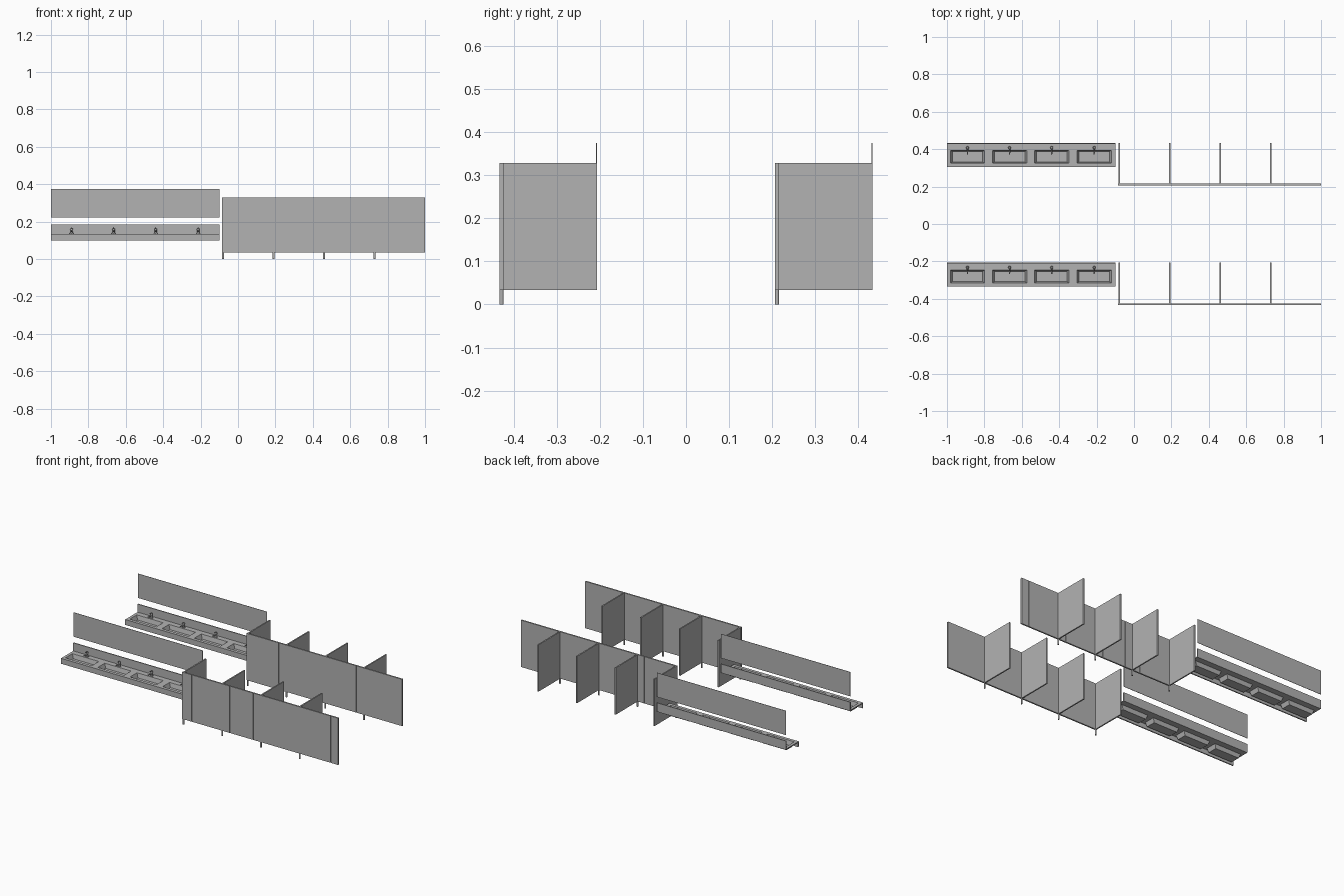
import bpy, bmesh
from mathutils import Vector

cube = bpy.data.objects.get("Cube")
if cube:
    bpy.data.objects.remove(cube)

grey = bpy.data.materials.new("plain grey")
grey.use_nodes = True
grey.diffuse_color = (0.45, 0.45, 0.45, 1)
grey.node_tree.nodes["Principled BSDF"].inputs["Base Color"].default_value = grey.diffuse_color


def finish(name, bm):
    mesh = bpy.data.meshes.new(name)
    bm.to_mesh(mesh)
    bm.free()
    mesh.materials.append(grey)
    obj = bpy.data.objects.new(name, mesh)
    bpy.context.collection.objects.link(obj)
    return obj


def add_box(bm, x, y, z):
    verts = bmesh.ops.create_cube(bm, size=1)["verts"]
    for v in verts:
        v.co = Vector([(r[0] + r[1]) / 2 + c * (r[1] - r[0]) for r, c in zip((x, y, z), v.co)])
    return verts


def box(name, x, y, z):
    bm = bmesh.new()
    add_box(bm, x, y, z)
    return finish(name, bm)


def add_tube(bm, start, end, r1, r2, sides=12):
    a, b = Vector(start), Vector(end)
    verts = bmesh.ops.create_cone(bm, cap_ends=True, segments=sides,
                                  radius1=r1, radius2=r2, depth=(b - a).length)["verts"]
    turn = Vector((0, 0, 1)).rotation_difference(b - a)
    for v in verts:
        v.co = turn @ v.co + (a + b) / 2


BASINS = [-0.89, -0.665, -0.44, -0.213]
WALLS = [-0.08, 0.19, 0.46, 0.73]
TOP = 0.134


def counter(y):
    # Counter sheet with a tapered basin pressed down at each place
    xs = [-1] + [x + s for x in BASINS for s in (-0.092, 0.092)] + [-0.1]
    ys = [y - 0.335, y - 0.315, y - 0.246, y - 0.207]
    bm = bmesh.new()
    grid = [[bm.verts.new((x, v, TOP)) for v in ys] for x in xs]
    basins = []
    for i in range(len(xs) - 1):
        for j in range(len(ys) - 1):
            face = bm.faces.new((grid[i][j], grid[i + 1][j], grid[i + 1][j + 1], grid[i][j + 1]))
            if i % 2 and j == 1:
                basins.append(face)
    for face in basins:
        floor = bmesh.ops.extrude_discrete_faces(bm, faces=[face])["faces"][0]
        mid = floor.calc_center_median()
        for v in floor.verts:
            v.co.x = mid.x + (v.co.x - mid.x) * 0.88
            v.co.y = mid.y + (v.co.y - mid.y) * 0.8
            v.co.z -= 0.027
    bmesh.ops.remove_doubles(bm, verts=bm.verts, dist=0.0001)
    obj = finish("counter", bm)
    solid = obj.modifiers.new("thickness", "SOLIDIFY")
    solid.thickness = 0.005
    solid.offset = -1

    # Front apron, backsplash and mirror
    box("counter_apron", (-1, -0.1), (y - 0.335, y - 0.328), (0.1, TOP))
    box("backsplash", (-1, -0.1), (y - 0.213, y - 0.207), (TOP - 0.005, 0.185))
    box("mirror", (-1, -0.1), (y - 0.209, y - 0.207), (0.222, 0.375))


def faucet(x, y):
    bm = bmesh.new()
    back = y - 0.232
    add_tube(bm, (x, back, TOP), (x, back, TOP + 0.004), 0.01, 0.01)
    add_tube(bm, (x, back, TOP), (x, back, TOP + 0.024), 0.007, 0.006)
    add_tube(bm, (x, back, TOP + 0.014), (x, y - 0.267, TOP + 0.018), 0.005, 0.003)
    add_tube(bm, (x, back, TOP + 0.024), (x, back, TOP + 0.03), 0.008, 0.006)
    add_tube(bm, (x, back, TOP + 0.028), (x, y - 0.25, TOP + 0.034), 0.003, 0.002)
    finish("faucet", bm)
    obj = bpy.context.collection.objects[-1]
    bpy.context.view_layer.objects.active = obj
    obj.select_set(True)
    bpy.ops.object.shade_smooth_by_angle()
    obj.select_set(False)


def stalls(y):
    # Alternating pilasters and doors along the front
    seams = [-0.086, -0.02, 0.14, 0.245, 0.41, 0.52, 0.68, 0.785, 0.95, 1]
    front = (y - 0.433, y - 0.424)
    for i, (a, b) in enumerate(zip(seams, seams[1:])):
        if i % 2:
            box("door", (a + 0.001, b - 0.001), front, (0.034, 0.329))
        else:
            box("pilaster", (a, b), front, (0.034, 0.329))
    # Dividing walls with a foot under each front corner
    for x in WALLS:
        box("divider", (x - 0.004, x + 0.004), (y - 0.424, y - 0.207), (0.034, 0.329))
        bm = bmesh.new()
        add_tube(bm, (x, y - 0.4285, 0), (x, y - 0.4285, 0.034), 0.005, 0.005)
        finish("foot", bm)


for row in (0, 0.64):
    counter(row)
    stalls(row)
    for place in BASINS:
        faucet(place, row)
